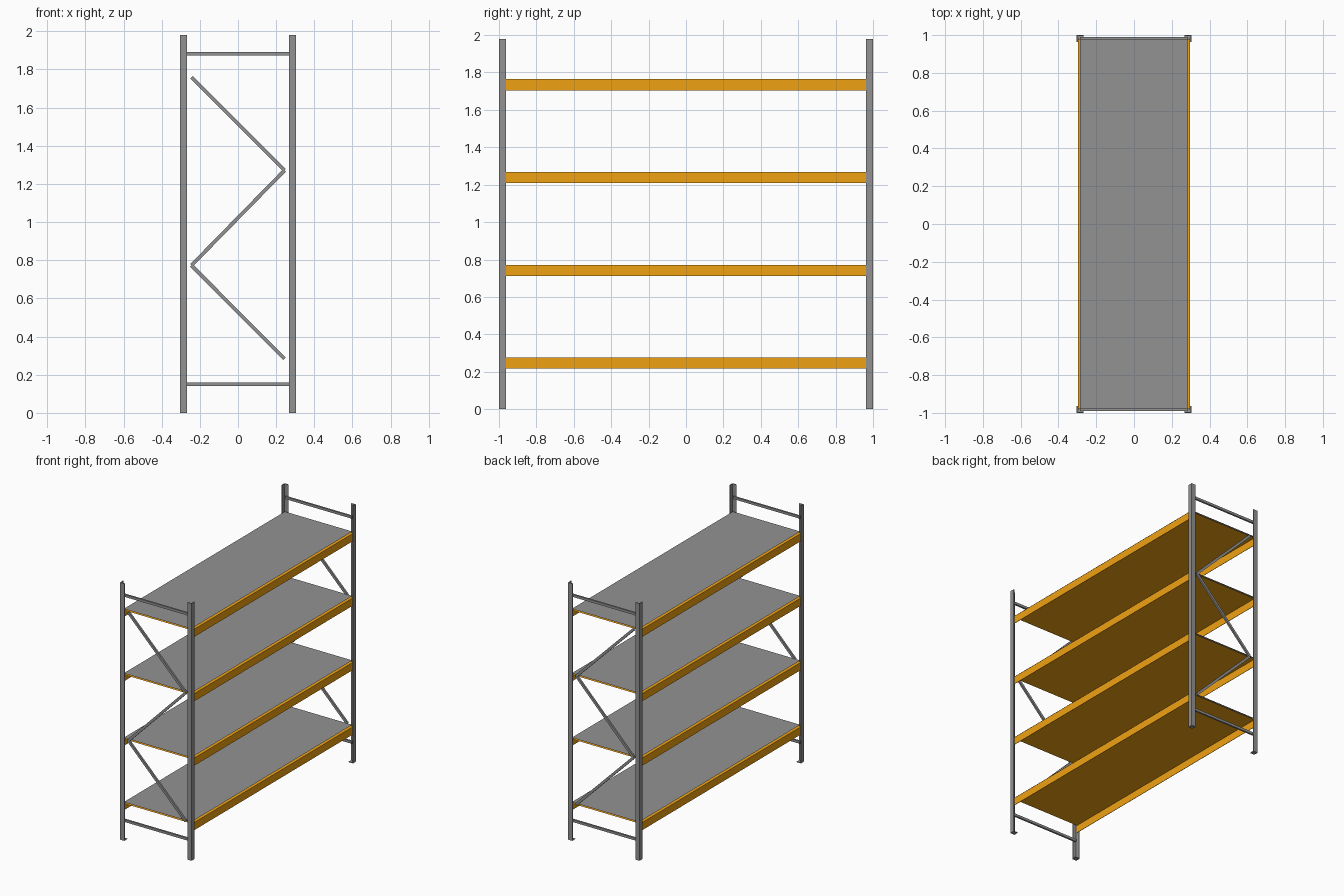
import bpy, bmesh, math
from mathutils import Vector, Matrix

if "Cube" in bpy.data.objects:
    bpy.data.objects.remove(bpy.data.objects["Cube"])


def paint(name, rgb):
    m = bpy.data.materials.new(name)
    m.diffuse_color = (*rgb, 1)
    m.use_nodes = True
    m.node_tree.nodes["Principled BSDF"].inputs["Base Color"].default_value = m.diffuse_color
    return m


orange = paint("orange_paint", (0.87, 0.36, 0.006))
grey = paint("grey_steel", (0.29, 0.29, 0.29))

X, Y, H = 0.305, 1.0, 1.98       # outer half width, half length, post height
LEG, T = 0.037, 0.006            # angle-profile leg and thickness


def finish(name, bm, mat=grey):
    bmesh.ops.recalc_face_normals(bm, faces=bm.faces)
    mesh = bpy.data.meshes.new(name)
    bm.to_mesh(mesh)
    bm.free()
    mesh.materials.append(mat)
    ob = bpy.data.objects.new(name, mesh)
    bpy.context.collection.objects.link(ob)
    return ob


def box(name, lo, hi, mat=grey):
    lo, hi = Vector(lo), Vector(hi)
    bm = bmesh.new()
    bmesh.ops.create_cube(bm, size=1, matrix=Matrix.Translation((lo + hi) / 2)
                          @ Matrix.Diagonal((*(hi - lo), 1)))
    return finish(name, bm, mat)


def sheet(name, x, y, z, mat=grey):
    bm = bmesh.new()
    bm.faces.new([bm.verts.new((a * x, b * y, z))
                  for a, b in ((-1, -1), (1, -1), (1, 1), (-1, 1))])
    return finish(name, bm, mat)


def bar(name, a, b, depth=0.014, width=0.019):
    """Flat bar between two points in an end frame."""
    a, b = Vector(a), Vector(b)
    d = b - a
    bm = bmesh.new()
    rot = Matrix.Rotation(-math.atan2(d.z, d.x), 4, 'Y')
    bmesh.ops.create_cube(bm, size=1, matrix=Matrix.Translation((a + b) / 2) @ rot
                          @ Matrix.Diagonal((d.length, depth, width, 1)))
    return finish(name, bm)


# Corner posts: angle profile with its corner outward, and a foot plate
profile = [(0, 0), (LEG, 0), (LEG, T), (T, T), (T, LEG), (0, LEG)]
for sx in (-1, 1):
    for sy in (-1, 1):
        bm = bmesh.new()
        f = bm.faces.new([bm.verts.new((sx * (X - u), sy * (Y - v), 0)) for u, v in profile])
        top = bmesh.ops.extrude_face_region(bm, geom=[f])
        for v in top["geom"]:
            if isinstance(v, bmesh.types.BMVert):
                v.co.z = H
        finish("corner_post", bm)
        xs = sorted((sx * (X - T), sx * (X - LEG)))
        ys = sorted((sy * (Y - T), sy * (Y - LEG)))
        box("foot_plate", (xs[0], ys[0], 0), (xs[1], ys[1], 0.004))

# End frames: two cross rails and a zigzag of braces
zigzag = [(-0.244, 1.76), (0.244, 1.271), (-0.244, 0.773), (0.244, 0.283)]
for sy in (-1, 1):
    y = sy * 0.983
    for z in (0.15, 1.883):
        bar("cross_rail", (-0.285, y, z), (0.285, y, z))
    for (x0, z0), (x1, z1) in zip(zigzag, zigzag[1:]):
        bar("diagonal_brace", (x0, y, z0), (x1, y, z1))

# Shelf levels: thin side beams joined by an orange sheet, grey deck laid on top
for i in range(4):
    z = 0.276 + i * 0.496
    for sx in (-1, 1):
        xs = sorted((sx * 0.297, sx * 0.294))
        box("shelf_beam", (xs[0], -0.985, z - 0.059), (xs[1], 0.985, z), orange)
    sheet("shelf_support", 0.294, 0.98, z - 0.0005, orange)
    sheet("shelf_deck", 0.287, 0.98, z + 0.01)
